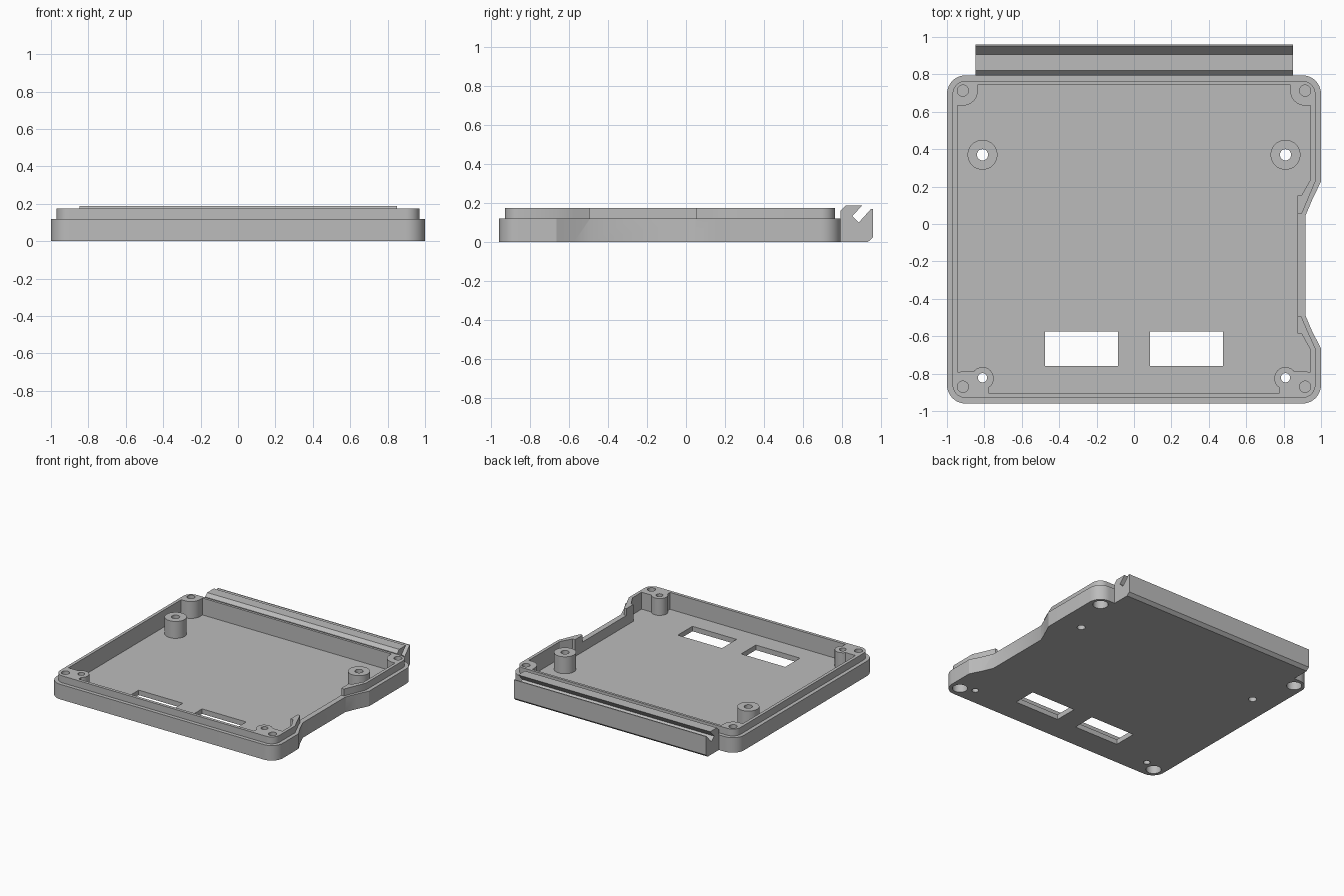
import bpy, bmesh
from math import radians, cos, sin

cube = bpy.data.objects.get("Cube")
if cube:
    bpy.data.objects.remove(cube, do_unlink=True)

grey = bpy.data.materials.new("plain_grey")
grey.use_nodes = True
GREY = (0.5, 0.5, 0.5, 1)
grey.diffuse_color = GREY
grey.node_tree.nodes["Principled BSDF"].inputs["Base Color"].default_value = GREY

FLOOR, STEP, TOP = 0.04, 0.12, 0.175
BACK = 0.795


def arc(cx, cy, r, a0, a1, n=10):
    angles = [radians(a0 + (a1 - a0) * i / n) for i in range(n + 1)]
    return [(cx + r * cos(a), cy + r * sin(a)) for a in angles]


def prism(name, points, lo, hi, axis="z"):
    """Extrude a closed profile along z, or a (y, z) profile along x."""
    place = (lambda p, t: (p[0], p[1], t)) if axis == "z" else (lambda p, t: (t, p[0], p[1]))
    bm = bmesh.new()
    base = [bm.verts.new(place(p, lo)) for p in points]
    face = bm.faces.new(base)
    new = bmesh.ops.extrude_face_region(bm, geom=[face])["geom"]
    for v in new:
        if isinstance(v, bmesh.types.BMVert):
            v.co["xyz".index(axis)] = hi
    bmesh.ops.recalc_face_normals(bm, faces=bm.faces)
    mesh = bpy.data.meshes.new(name)
    bm.to_mesh(mesh)
    bm.free()
    mesh.materials.append(grey)
    obj = bpy.data.objects.new(name, mesh)
    bpy.context.collection.objects.link(obj)
    return obj


def disc(x, y, r, lo, hi):
    return prism("disc", arc(x, y, r, 0, 348.75, 31), lo, hi)


def box(x0, x1, y0, y1, lo, hi):
    return prism("box", [(x0, y0), (x1, y0), (x1, y1), (x0, y1)], lo, hi)


def combine(target, tool, operation="DIFFERENCE"):
    mod = target.modifiers.new("join", "BOOLEAN")
    mod.operation, mod.solver, mod.object = operation, "EXACT", tool
    bpy.context.view_layer.objects.active = target
    bpy.ops.object.modifier_apply(modifier=mod.name)
    bpy.data.objects.remove(tool, do_unlink=True)


def outline(inset):
    """Rounded case outline with the shallow side recess on +x."""
    r = 0.1 - inset
    recess = [(1, -0.665), (0.953, -0.575), (0.917, -0.49),
              (0.917, 0.045), (0.953, 0.13), (1, 0.228)]
    return (arc(-0.9, -0.86, r, 180, 270) + arc(0.9, -0.86, r, 270, 360)
            + [(x - inset * 0.8 if x < 1 else x - inset, y) for x, y in recess]
            + arc(0.9, BACK - 0.1, r, 0, 90) + arc(-0.9, BACK - 0.1, r, 90, 180))


# Case body with its stepped lip
case = prism("case_tray", outline(0), 0, STEP)
combine(case, prism("lip", outline(0.03), 0.06, TOP), "UNION")

# Cavity, shaped around the corner posts and the thickened recess wall
left = ([(-0.835, 0.745)] + arc(-0.915, 0.713, 0.08, 0, -90)
        + [(-0.945, 0.633), (-0.945, -0.79)]
        + arc(-0.81, -0.825, 0.06, 144, -54, 16) + [(-0.775, -0.905)])
right = [(-x, y) for x, y in reversed(left)]
split = next(i for i, p in enumerate(right) if p[1] > 0)
recess_wall = [(0.945, -0.675), (0.895, -0.585), (0.874, -0.585),
               (0.874, 0.152), (0.895, 0.152), (0.945, 0.24)]
combine(case, prism("cavity", left + right[:split] + recess_wall + right[split:], FLOOR, 0.3))

# Lowered wall along the recess
combine(case, box(0.8, 1.1, -0.495, 0.055, STEP, 0.3))

for side in (-1, 1):
    # Rear standoffs, screw holes and floor windows
    combine(case, disc(side * 0.81, 0.37, 0.08, 0.02, TOP), "UNION")
    combine(case, disc(side * 0.81, 0.37, 0.03, -0.1, 0.3))
    combine(case, disc(side * 0.81, -0.822, 0.025, -0.1, 0.3))
    xs = sorted((side * 0.085, side * 0.475))
    combine(case, box(*xs, -0.76, -0.575, -0.1, 0.1))
    # Corner fastener holes: narrow from above, wide from below
    for y in (0.713, -0.87):
        combine(case, disc(side * 0.915, y, 0.03, 0.13, 0.3))
        combine(case, disc(side * 0.915, y, 0.055, -0.1, 0.1))

# Rear rail with a slanted slot
rail_profile = [(BACK, 0), (0.935, 0), (0.96, 0.022), (0.96, 0.17), (0.951, 0.17),
                (0.888, 0.1), (0.855, 0.133), (0.905, 0.187), (0.82, 0.187), (BACK, 0.162)]
rail = prism("rear_rail", rail_profile, -0.847, 0.85, "x")

# Smooth curved walls, crisp edges
bpy.ops.object.select_all(action="DESELECT")
for obj in (case, rail):
    obj.select_set(True)
bpy.context.view_layer.objects.active = case
bpy.ops.object.shade_smooth_by_angle(angle=radians(25))
